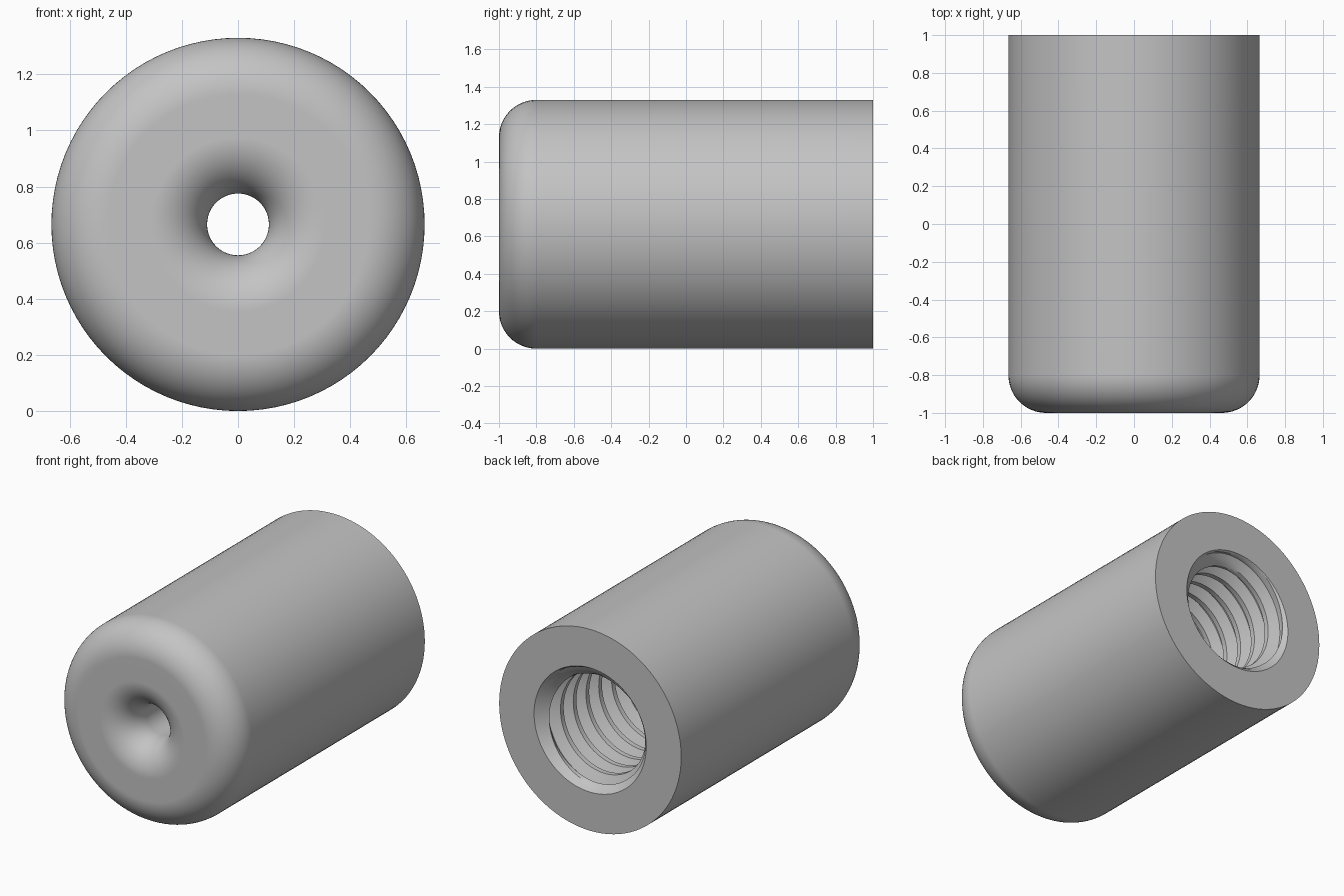
import bpy, bmesh
from math import sin, cos, tau, radians

cube = bpy.data.objects.get("Cube")
if cube:
    bpy.data.objects.remove(cube, do_unlink=True)

SEGMENTS = 96
OUTER, BORE, FILLET = 0.665, 0.11, 0.2
MAJOR, MINOR, PITCH = 0.4, 0.333, 0.133
MOUTH, FLOOR, BACK, FRONT = 0.41, -0.33, 1.0, -1.0
# One thread pitch: (fraction along the pitch, fraction of depth)
THREAD = [(0, 1), (0.125, 1), (0.31, 0.5), (0.5, 0), (0.625, 0),
          (0.75, 0), (0.875, 0.33), (1, 1)]
THREAD[5:7] = [(0.75, 0), (0.875, 0.5)]


def thread_radius(y, shift):
    """Internal thread radius at depth y, opened by a chamfer at the mouth."""
    t = ((y - shift) / PITCH) % 1
    depth = 1
    for (t0, d0), (t1, d1) in zip(THREAD, THREAD[1:]):
        if t0 <= t <= t1:
            depth = d0 + (d1 - d0) * (t - t0) / (t1 - t0)
            break
    return max(MINOR + (MAJOR - MINOR) * depth, MOUTH - (BACK - y))


def arc(radius, y, start, end, steps=16):
    """Fillet points as (radius, y)."""
    angles = [radians(start + (end - start) * i / steps) for i in range(steps + 1)]
    return [(radius + FILLET * cos(a), y + FILLET * sin(a)) for a in angles]


def section(turn):
    """Closed cross-section at one angle, from the front bore round to the floor."""
    points = arc(BORE + FILLET, FRONT + FILLET, 180, 270)
    points += arc(OUTER - FILLET, FRONT + FILLET, 270, 360)
    points += [(OUTER, BACK), (MOUTH, BACK)]
    shift = BACK - PITCH * turn
    for k in range(1, -13, -1):
        for t, _ in reversed(THREAD[:-1]):
            y = min(BACK, max(FLOOR, shift + (k + t) * PITCH))
            points.append((thread_radius(y, shift), y))
    return points + [(BORE, FLOOR)]


# Rounded cylinder with a small front bore and a threaded rear socket
bm = bmesh.new()
columns = []
for i in range(SEGMENTS + 1):
    a = tau * i / SEGMENTS
    columns.append([bm.verts.new((r * cos(a), y, OUTER + r * sin(a)))
                    for r, y in section(i / SEGMENTS)])
for left, right in zip(columns, columns[1:]):
    for j in range(len(left)):
        bm.faces.new((left[j - 1], left[j], right[j], right[j - 1]))
bmesh.ops.remove_doubles(bm, verts=bm.verts, dist=0.0002)
bmesh.ops.dissolve_degenerate(bm, edges=bm.edges, dist=0.0001)
bmesh.ops.recalc_face_normals(bm, faces=bm.faces)

mesh = bpy.data.meshes.new("threaded_sleeve")
bm.to_mesh(mesh)
bm.free()
sleeve = bpy.data.objects.new("threaded_sleeve", mesh)
bpy.context.collection.objects.link(sleeve)

# Plain grey finish
grey = bpy.data.materials.new("plain_grey")
grey.use_nodes = True
color = (0.55, 0.55, 0.55, 1)
grey.diffuse_color = color
grey.node_tree.nodes["Principled BSDF"].inputs["Base Color"].default_value = color
mesh.materials.append(grey)

# Smooth shading with sharp rims and thread edges
bpy.ops.object.select_all(action="DESELECT")
sleeve.select_set(True)
bpy.context.view_layer.objects.active = sleeve
bpy.ops.object.shade_smooth_by_angle(angle=radians(30))
weighted = sleeve.modifiers.new("even_shading", "WEIGHTED_NORMAL")
weighted.keep_sharp = True
